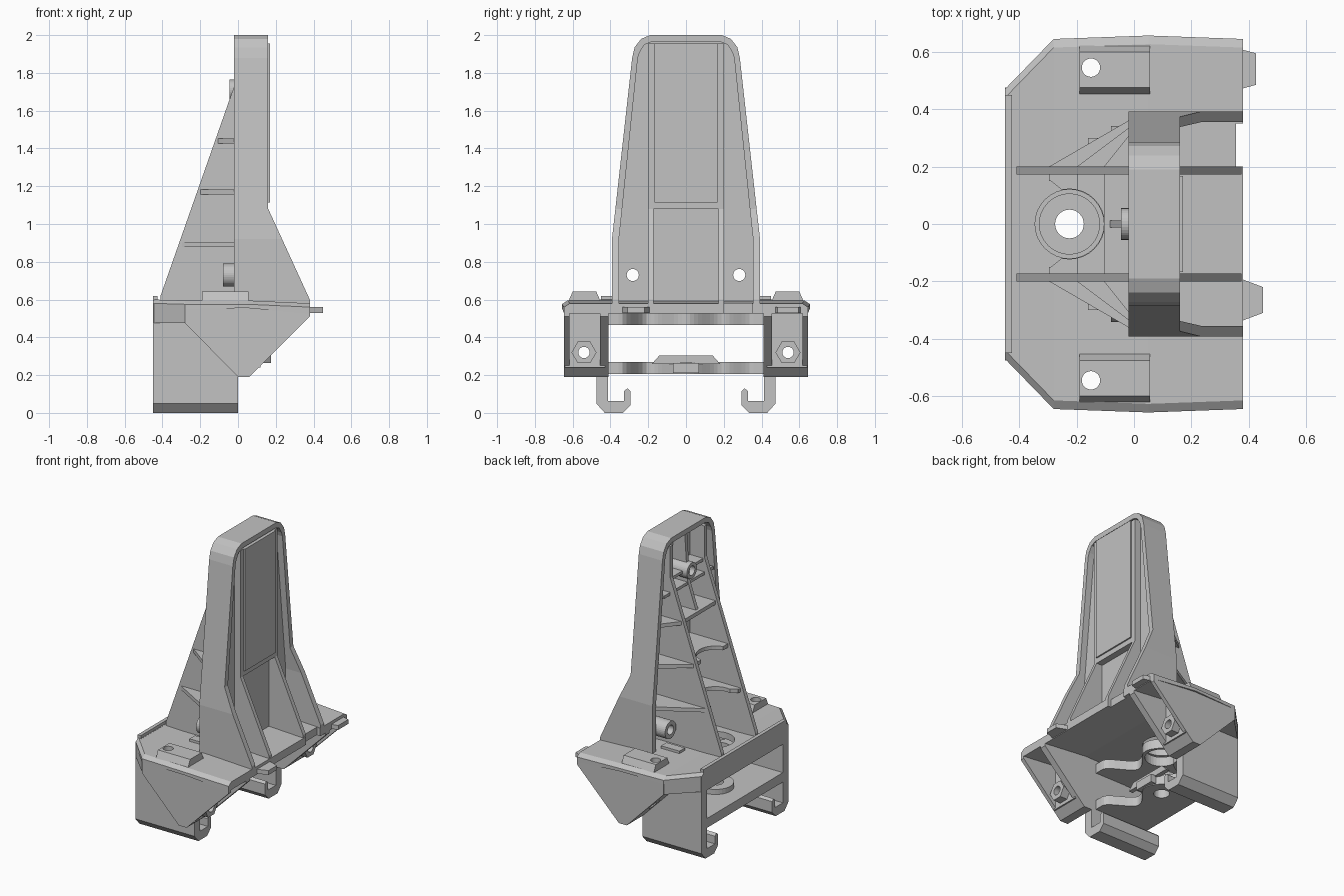
import bpy, bmesh, math

if "Cube" in bpy.data.objects:
    bpy.data.objects.remove(bpy.data.objects["Cube"])

mat = bpy.data.materials.new("plain grey")
mat.diffuse_color = (0.54, 0.54, 0.54, 1)
mat.use_nodes = True
mat.node_tree.nodes["Principled BSDF"].inputs["Base Color"].default_value = mat.diffuse_color


def finish(name, bm):
    bmesh.ops.recalc_face_normals(bm, faces=bm.faces)
    me = bpy.data.meshes.new(name)
    bm.to_mesh(me)
    bm.free()
    me.materials.append(mat)
    ob = bpy.data.objects.new(name, me)
    bpy.context.collection.objects.link(ob)
    return ob


def place(axis, p, d):
    a, b = p
    return {'x': (d, a, b), 'y': (a, d, b), 'z': (a, b, d)}[axis]


def prism(name, pts, axis, lo, hi):
    """Extrude a 2D outline along one axis."""
    bm = bmesh.new()
    A = [bm.verts.new(place(axis, p, lo)) for p in pts]
    B = [bm.verts.new(place(axis, p, hi)) for p in pts]
    bm.faces.new(A)
    bm.faces.new(B)
    n = len(pts)
    for i in range(n):
        j = (i + 1) % n
        bm.faces.new((A[i], A[j], B[j], B[i]))
    return finish(name, bm)


def box(name, x0, x1, y0, y1, z0, z1):
    return prism(name, [(x0, y0), (x1, y0), (x1, y1), (x0, y1)], 'z', z0, z1)


def circle(cx, cy, r, n=32):
    return [(cx + r * math.cos(2 * math.pi * i / n), cy + r * math.sin(2 * math.pi * i / n)) for i in range(n)]


def cut(ob, cutter):
    m = ob.modifiers.new("cut", 'BOOLEAN')
    m.operation, m.solver, m.object = 'DIFFERENCE', 'EXACT', cutter
    dg = bpy.context.evaluated_depsgraph_get()
    me = bpy.data.meshes.new_from_object(ob.evaluated_get(dg))
    ob.modifiers.clear()
    ob.data = me
    bpy.data.objects.remove(cutter)


def drill(ob, axis, c, r, lo, hi):
    cut(ob, prism("drill", circle(*c, r), axis, lo, hi))


def both(half):
    return half + [(-y, z) for y, z in reversed(half)]


# Tower rim: tapered arch whose front edge flares out near the deck
outer = both([(.392, .56), (.392, .6), (.392, .92), (.374, 1.08), (.285, 1.88), (.272, 1.935), (.238, 1.98), (.19, 2.0)])
inner = both([(.355, .56), (.355, .6), (.355, .92), (.338, 1.08), (.255, 1.88), (.245, 1.91), (.22, 1.95), (.18, 1.965)])


def flare(z):
    return .16 if z >= 1.08 else min(.38, .16 + (1.08 - z) * .46)


bm = bmesh.new()
loops = [[bm.verts.new((-.02 if back else flare(z), y, z)) for y, z in o]
         for o, back in ((outer, 1), (outer, 0), (inner, 0), (inner, 1))]
for k in range(4):
    L, M = loops[k], loops[(k + 1) % 4]
    for i in range(len(L) - 1):
        bm.faces.new((L[i], L[i + 1], M[i + 1], M[i]))
for e in (0, -1):
    bm.faces.new([L[e] for L in loops])
finish("tower_rim", bm)

# Tower web, raised pillar and front panel
web = prism("tower_web", [(y * 1.02, z + .005) for y, z in inner], 'x', .09, .115)
for s in (1, -1):
    drill(web, 'x', (s * .282, .73), .032, 0, .2)
box("front_pillar", .11, .16, -.2, .2, 1.08, 1.955)
box("front_panel", .155, .17, -.168, .168, 1.115, 1.955)

# Gusset plates behind the tower and ribs in front of it
for s in (1, -1):
    a, b = sorted((s * .172, s * .2))
    prism("rear_gusset", [(.1, .57), (-.41, .57), (-.41, .62), (-.02, 1.73), (-.02, 1.945), (.1, 1.945)], 'y', a, b)
    prism("front_rib", [(.1, .56), (.375, .56), (.375, .6), (.16, 1.08), (.1, 1.08)], 'y', a, b)

# Horizontal shelves, the lower ones scooped around the centre hole
for z in (.89, 1.17, 1.44):
    xg = -.39 + (z - .62) * .348
    yi = .36 if z < .92 else .36 - (z - .92) * .104
    half = [(xg, .2), (-.02, yi), (.1, yi)]
    shelf = prism("shelf", [(xg, -.2), (xg, .2)] + half[1:] + [(.1, -yi), (-.02, -yi)], 'z', z - .013, z + .013)
    if xg < -.12:
        drill(shelf, 'z', (-.225, 0), .122, 0, 2)
        if xg < -.25:
            cut(shelf, prism("flare", [(-.4, -.15), (-.29, -.15), (-.24, -.11), (-.24, .11), (-.29, .15), (-.4, .15)],
                             'z', 0, 2))
box("upper_shelf", -.02, .1, -.27, .27, 1.61, 1.63)
prism("centre_rib", [(.1, 1.45), (-.085, 1.45), (-.02, 1.64), (.0, 1.95), (.1, 1.95)], 'y', -.013, .013)
box("boss_wing", -.01, .1, -.18, .18, 1.70, 1.72)

# Hollow screw bosses
for y, z, x0, r in ((0, 1.71, -.045, .055), (.282, .73, -.08, .06), (-.282, .73, -.08, .06)):
    boss = prism("screw_boss", circle(y, z, r), 'x', x0, .1)
    drill(boss, 'x', (y, z), .032, -.2, .2 if y else .06)

# Deck: lofted along its length, drooping towards the front
bm = bmesh.new()
rings = []
for x, w, lo, hi in ((-.45, .47, .55, .59), (-.28, .645, .55, .585), (.05, .657, .555, .585), (.38, .645, .525, .57)):
    rings.append([bm.verts.new(c) for c in ((x, -w, lo), (x, w, lo), (x, w, hi - .01), (x, w - .03, hi + .01),
                                            (x, -w + .03, hi + .01), (x, -w, hi - .01))])
for A, B in zip(rings, rings[1:]):
    for i in range(6):
        j = (i + 1) % 6
        bm.faces.new((A[i], A[j], B[j], B[i]))
bm.faces.new(rings[0])
bm.faces.new(rings[-1])
deck = finish("deck", bm)
drill(deck, 'z', (-.225, 0), .12, .4, .8)
for s in (1, -1):
    drill(deck, 'z', (-.15, s * .545), .032, .4, .8)
cut(deck, box("notch", .355, .5, .2, .35, .4, .8))
box("deck_rear_lip", -.45, -.425, -.45, .45, .58, .62)
prism("front_tab", [(.37, .47), (.425, .485), (.425, .595), (.37, .61)], 'z', .53, .56)
prism("front_tab", [(.37, -.19), (.45, -.22), (.45, -.31), (.37, -.34)], 'z', .53, .56)

# Inner plates with a wavy front edge and a centre hole
wave = [(-.45, -.42)]
for i in range(41):
    y = -.42 + .021 * i
    t = abs(y)
    if t < .2:
        x = -.15 + .055 * math.cos(math.pi * t / .2)
    else:
        x = -.205 + .085 * (1 - math.cos(math.pi * min(1, (t - .2) / .15)))
    wave.append((x, y))
wave.append((-.45, .42))
for name, z0, z1, r in (("lower_plate", .205, .27, .05), ("upper_plate", .465, .53, .105)):
    plate = prism(name, wave, 'z', z0, z1)
    drill(plate, 'z', (-.225, 0), r, 0, .8)
collar = prism("centre_collar", circle(-.225, 0, .115), 'z', .26, .305)
drill(collar, 'z', (-.225, 0), .05, 0, .8)
box("rear_top_band", -.45, -.42, -.45, .45, .47, .6)
prism("plate_lip", [(-.18, .26), (-.14, .305), (.14, .305), (.18, .26)], 'x', -.14, -.11)
box("plate_key", -.12, -.08, -.07, .07, .21, .265)

for s in (1, -1):
    # Side wall ending in a hooked rail
    hook = [(.475, .58), (.475, .05), (.43, 0), (.335, 0), (.295, .04), (.295, .115), (.31, .13), (.328, .115),
            (.328, .062), (.412, .062), (.412, .58)]
    prism("hooked_side_rail", [(s * y, z) for y, z in hook], 'x', -.45, 0)
    # Chamfered corner under the deck
    prism("corner_block", [(-.45, s * .44), (-.45, s * .47), (-.28, s * .64), (-.28, s * .44)], 'z', .475, .56)
    # Wing walls
    prof = [(-.28, .56), (-.28, .475), (0, .19), (.06, .19), (.38, .51), (.38, .54), (.05, .565)]
    for a, b in ((.41, .455), (.618, .645)):
        prism("wing_wall", prof, 'y', *sorted((s * a, s * b)))
    # Sloped rear skin, short front sill and upright pocket wall
    y0, y1 = sorted((s * .43, s * .64))
    rear = prism("wing_rear_skin", [(-.28, .56), (-.28, .475), (0, .19), (.06, .19), (.06, .22), (.01, .22), (-.25, .49),
                                    (-.25, .56)], 'y', y0, y1)
    drill(rear, 'z', (-.15, s * .545), .032, 0, .8)
    prism("wing_front_sill", [(.05, .19), (.06, .19), (.12, .25), (.12, .28), (.05, .22)], 'y', y0, y1)
    wall = box("pocket_wall", .095, .12, y0, y1, .24, .56)
    for part in (rear, wall):
        drill(part, 'x', (s * .54, .32), .03, -.6, .6)
    # Hexagonal nut on the pocket wall
    nut = prism("hex_nut", circle(s * .54, .32, .066, 6), 'x', .11, .175)
    drill(nut, 'x', (s * .54, .32), .03, 0, .4)
    # Raised clip pad on the deck
    pad = prism("clip_pad", [(s * .445, .575), (s * .475, .642), (s * .6, .642), (s * .63, .575)], 'x', -.19, .055)
    drill(pad, 'z', (-.15, s * .545), .032, .4, .8)
    # Small foot pads beside the tower
    box("foot_pad", -.16, -.02, min(s * .24, s * .3), max(s * .24, s * .3), .585, .612)
